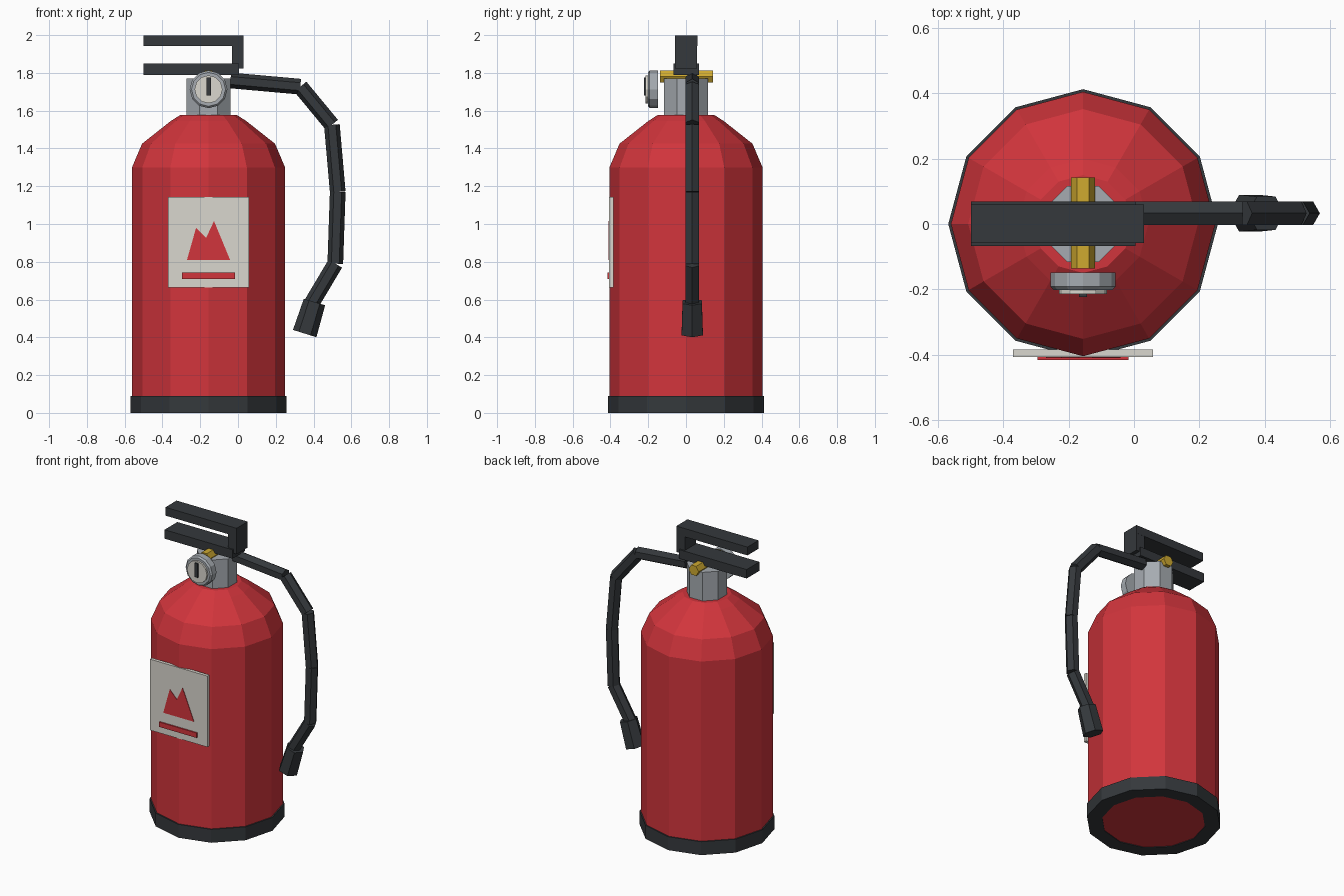
import bpy, bmesh
from math import cos, sin, pi
from mathutils import Vector as V

if "Cube" in bpy.data.objects:
    bpy.data.objects.remove(bpy.data.objects["Cube"])

X, Y, Z = V((1, 0, 0)), V((0, 1, 0)), V((0, 0, 1))
CX = -0.156  # tank axis


def material(name, rgb):
    m = bpy.data.materials.new(name)
    m.diffuse_color = (*rgb, 1)
    m.use_nodes = True
    m.node_tree.nodes["Principled BSDF"].inputs["Base Color"].default_value = m.diffuse_color
    return m


RED = material("red_paint", (0.64, 0.035, 0.045))
BLACK = material("black_rubber", (0.035, 0.04, 0.045))
STEEL = material("steel", (0.38, 0.41, 0.44))
GOLD = material("brass", (0.62, 0.40, 0.03))
WHITE = material("label_white", (0.70, 0.68, 0.62))


def finish(name, bm, mat):
    bmesh.ops.recalc_face_normals(bm, faces=bm.faces)
    me = bpy.data.meshes.new(name)
    bm.to_mesh(me)
    bm.free()
    me.materials.append(mat)
    ob = bpy.data.objects.new(name, me)
    bpy.context.collection.objects.link(ob)
    return ob


def loft(name, rings, sides, u, v, mat, phase=0.0, hollow=False):
    """Join polygon rings (centre, radius); capped, or looped into a hollow band."""
    bm = bmesh.new()
    loops = []
    for c, r in rings:
        angles = [phase + 2 * pi * k / sides for k in range(sides)]
        loops.append([bm.verts.new(V(c) + r * (cos(a) * u + sin(a) * v)) for a in angles])
    pairs = list(zip(loops, loops[1:]))
    if hollow:
        pairs.append((loops[-1], loops[0]))
    else:
        bm.faces.new(loops[0])
        bm.faces.new(loops[-1])
    for a, b in pairs:
        for k in range(sides):
            j = (k + 1) % sides
            bm.faces.new((a[k], a[j], b[j], b[k]))
    return finish(name, bm, mat)


def plate(name, outline, y0, y1, mat):
    """Extrude an x-z outline between two y positions."""
    bm = bmesh.new()
    face = bm.faces.new([bm.verts.new((x, y0, z)) for x, z in outline])
    new = bmesh.ops.extrude_face_region(bm, geom=[face])["geom"]
    bmesh.ops.translate(bm, vec=(0, y1 - y0, 0),
                        verts=[g for g in new if isinstance(g, bmesh.types.BMVert)])
    return finish(name, bm, mat)


def box(name, x0, x1, y0, y1, z0, z1, mat):
    return plate(name, [(x0, z0), (x1, z0), (x1, z1), (x0, z1)], y0, y1, mat)


def upright(profile):
    return [((CX, 0, z), r) for r, z in profile]


# Tank and foot ring
loft("tank", upright([(0.318, 0.004), (0.405, 0.06), (0.405, 1.30), (0.352, 1.425),
                      (0.20, 1.545), (0.15, 1.577)]), 12, X, Y, RED)
loft("foot_ring", upright([(0.318, 0), (0.413, 0), (0.413, 0.09), (0.318, 0.09)]),
     12, X, Y, BLACK, hollow=True)

# Valve neck and safety pin
loft("valve_neck", upright([(0.126, 1.55), (0.126, 1.77)]), 8, X, Y, STEEL, phase=pi / 8)
loft("safety_pin", [((CX, -0.137, 1.78), 0.037), ((CX, 0.142, 1.78), 0.037)], 6, X, Z, GOLD)

# Pressure gauge
loft("gauge_case", [((CX, y, 1.713), r) for y, r in
                    ((-0.148, 0.10), (-0.192, 0.10), (-0.202, 0.09))], 12, X, Z, STEEL)
loft("gauge_dial", [((CX, -0.195, 1.713), 0.074), ((CX, -0.214, 1.713), 0.074)],
     12, X, Z, WHITE)
box("gauge_needle", CX - 0.012, CX + 0.012, -0.223, -0.21, 1.68, 1.775, BLACK)

# Squeeze handles
box("lower_handle", -0.50, 0.005, -0.067, 0.069, 1.79, 1.85, BLACK)
box("upper_handle", -0.50, 0.03, -0.058, 0.06, 1.942, 1.998, BLACK)
box("handle_post", -0.033, 0.03, -0.057, 0.059, 1.823, 1.99, BLACK)


# Hose of straight segments, then the nozzle
def tube(name, p, q, r0, r1):
    p, q = V((p[0], 0.033, p[1])), V((q[0], 0.033, q[1]))
    side = (q - p).normalized().cross(Y)
    loft(name, [(p, r0), (q, r1)], 6, side, Y, BLACK)


path = [(-0.04, 1.76), (0.33, 1.727), (0.497, 1.525), (0.528, 1.17), (0.515, 0.79), (0.39, 0.58)]
for i, (p, q) in enumerate(zip(path, path[1:])):
    tube(f"hose_segment_{i + 1}", p, q, 0.0415, 0.0415)
tube("nozzle", (0.405, 0.587), (0.353, 0.42), 0.059, 0.065)

# Front label with flame pictogram and bar
box("label", -0.371, 0.058, -0.407, -0.385, 0.665, 1.143, WHITE)
plate("label_flame", [(-0.27, 0.81), (-0.222, 0.98), (-0.169, 0.926), (-0.127, 1.016),
                      (-0.042, 0.81)], -0.410, -0.40, RED)
box("label_bar", -0.296, -0.017, -0.416, -0.405, 0.71, 0.743, RED)
